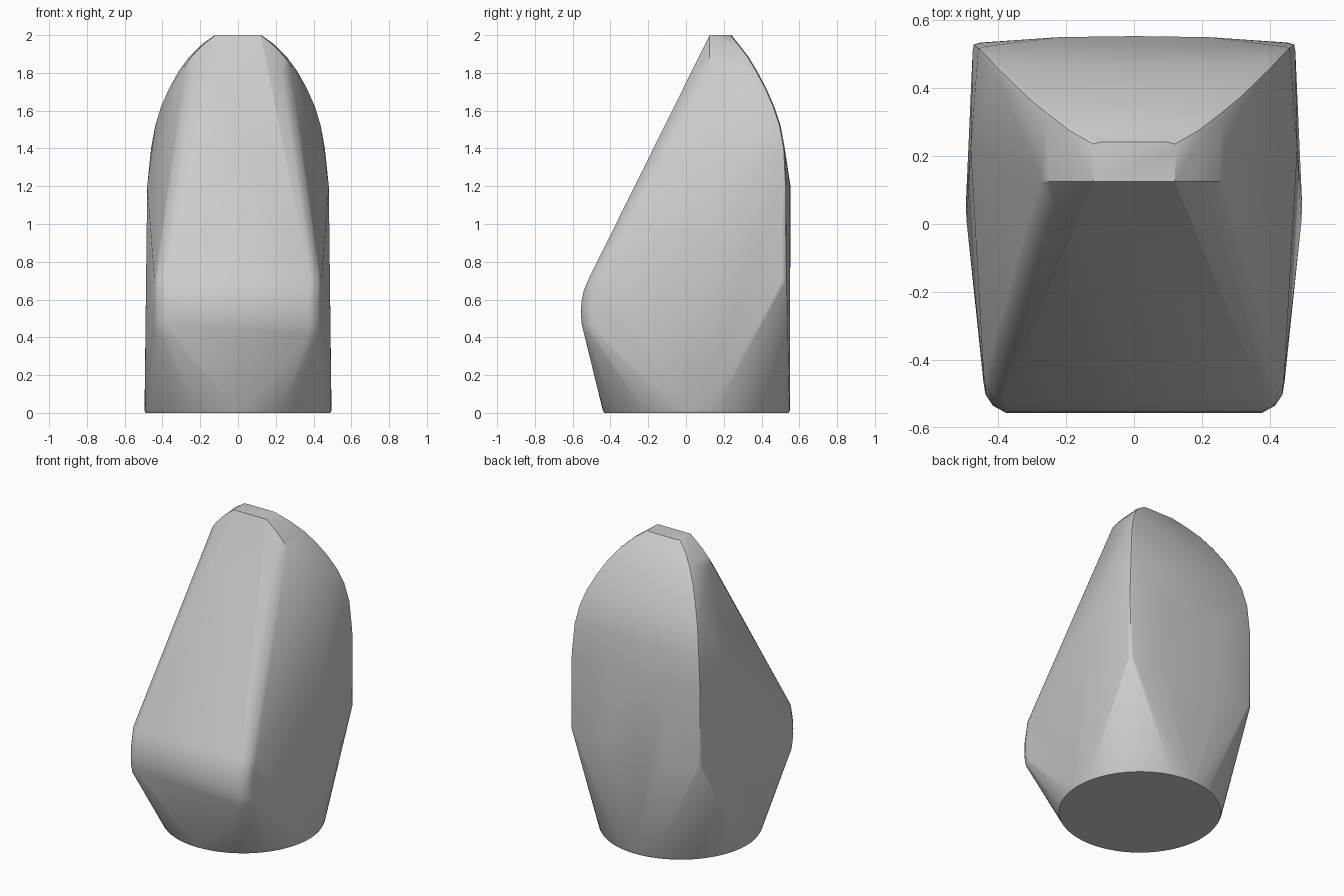
import bpy, bmesh, math

cube = bpy.data.objects.get("Cube")
if cube:
    bpy.data.objects.remove(cube, do_unlink=True)

mat = bpy.data.materials.new("light_grey")
mat.use_nodes = True
grey = (0.6, 0.6, 0.6, 1)
mat.diffuse_color = grey
mat.node_tree.nodes["Principled BSDF"].inputs["Base Color"].default_value = grey

points = []


def lerp(a, b, t):
    return tuple(p + (q - p) * t for p, q in zip(a, b))


def both(x, y, z):
    """Add a point and its mirror across x."""
    points.extend([(x, y, z), (-x, y, z)])


# Round foot with a tiny chamfer
for radius, z in ((0.488, 0), (0.495, 0.012)):
    for i in range(64):
        a = math.tau * i / 64
        points.append((radius * math.cos(a), 0.055 + radius * math.sin(a), z))

# Rear corner, rising straight and then arching in to the crown
rear = [(0.472, 0.528, 0.7), (0.472, 0.528, 0.95), (0.472, 0.527, 1.2),
        (0.457, 0.517, 1.4), (0.435, 0.495, 1.52), (0.405, 0.462, 1.62),
        (0.36, 0.418, 1.72), (0.31, 0.37, 1.81), (0.255, 0.325, 1.885),
        (0.19, 0.275, 1.95), (0.12, 0.235, 2.0)]
for x, y, z in rear:
    r = 0.02
    both(x + 0.003, y - r, z)
    both(x, y, z)
    both(x - r, y + 0.006, z)

# Slight bow of the back and the side walls
for z in (0.7, 0.95, 1.2):
    both(0.22, 0.55, z)
    points.append((0, 0.553, z))
    both(0.488 - 0.006 * z, 0.1 + 0.1 * z, z)

# Crown edge and its shoulder at the top of the sloping front
for x, z in ((0.12, 2.0), (0.165, 1.965), (0.21, 1.925), (0.25, 1.88), (0.275, 1.845)):
    both(x, 0.125, z)

# Rounded edges of the sloping front
flat_top, flat_low = (0.12, 0.125, 2.0), (0.385, -0.515, 0.71)
side_top, side_low = (0.275, 0.125, 1.845), (0.443, -0.44, 0.71)
for i in range(1, 11):
    t = i / 10
    a = lerp(flat_top, flat_low, t)
    b = lerp(side_top, side_low, t)
    both(*a)
    both(*b)
    mid = lerp(a, b, 0.5)
    both(mid[0] + 0.013, mid[1] - 0.013, mid[2])

# Rounded nose
for y, z in ((-0.541, 0.65), (-0.553, 0.59), (-0.557, 0.53), (-0.552, 0.47), (-0.54, 0.42)):
    both(0.375, y, z)
    both(0.415, y + 0.022, z)
    both(0.437, y + 0.055, z)
    both(0.443, y + 0.09, z)

# Wrap everything in one shell
bm = bmesh.new()
for p in points:
    bm.verts.new(p)
bmesh.ops.convex_hull(bm, input=bm.verts)
bmesh.ops.delete(bm, geom=[v for v in bm.verts if not v.link_faces], context='VERTS')
bmesh.ops.dissolve_limit(bm, angle_limit=math.radians(0.5), verts=bm.verts, edges=bm.edges)
bmesh.ops.recalc_face_normals(bm, faces=bm.faces)
mesh = bpy.data.meshes.new("tapered_shell")
bm.to_mesh(mesh)
bm.free()
mesh.materials.append(mat)
shell = bpy.data.objects.new("tapered_shell", mesh)
bpy.context.collection.objects.link(shell)
bpy.ops.object.select_all(action='DESELECT')
shell.select_set(True)
bpy.context.view_layer.objects.active = shell
bpy.ops.object.shade_smooth_by_angle(angle=math.radians(35))
